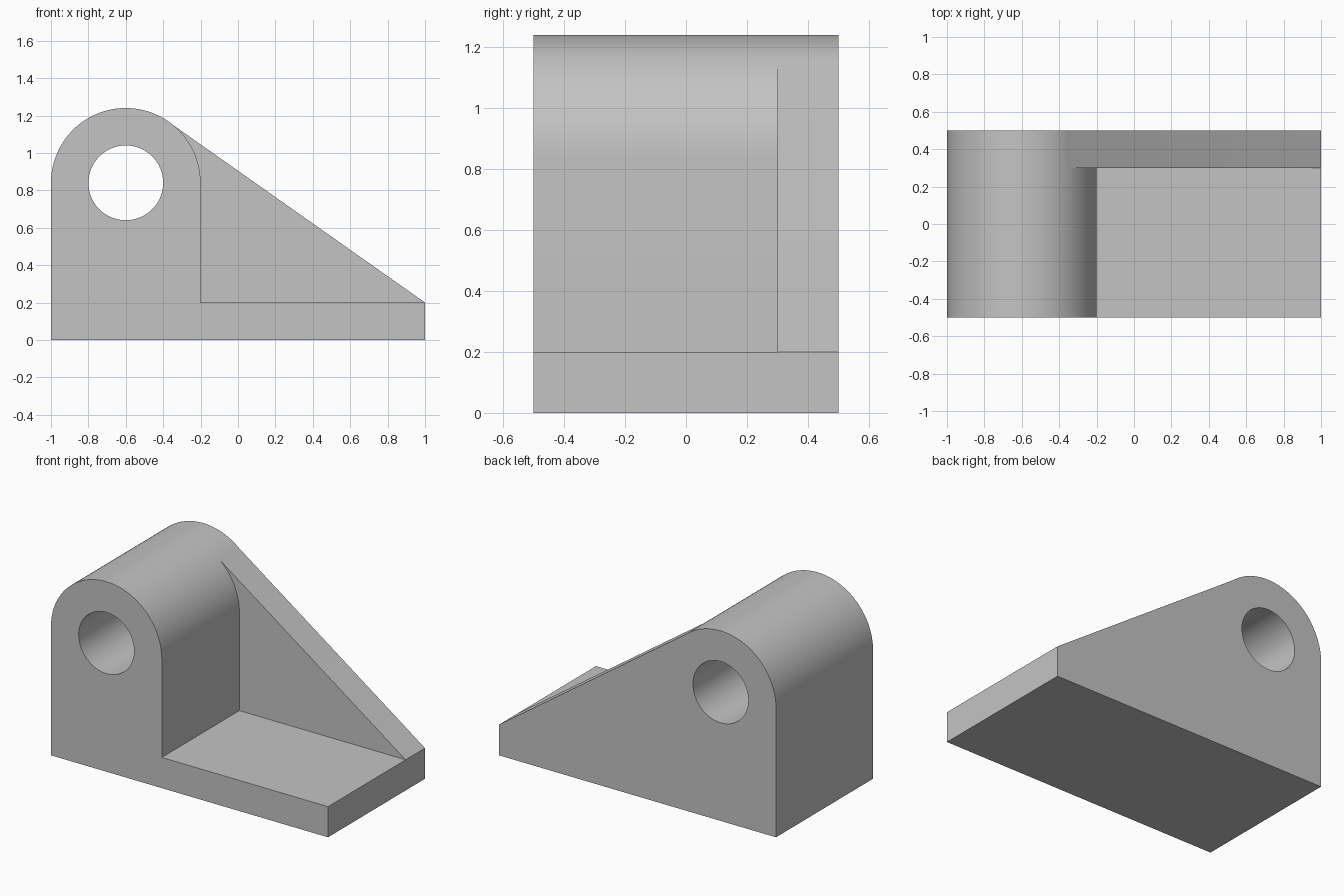
import bpy
import bmesh
from math import cos, sin, pi, radians

cube = bpy.data.objects.get("Cube")
if cube:
    bpy.data.objects.remove(cube, do_unlink=True)

HALF_DEPTH = 0.5
BORE_X, BORE_Z = -0.6, 0.84
OUTER_R, BORE_R = 0.4, 0.2
BASE_TOP = 0.2

grey = bpy.data.materials.new("plain grey")
grey.use_nodes = True
colour = (0.55, 0.55, 0.55, 1)
grey.diffuse_color = colour
grey.node_tree.nodes["Principled BSDF"].inputs["Base Color"].default_value = colour


def arc(radius, start, end, steps):
    """Points around the bore axis, in the xz plane."""
    angles = [start + (end - start) * i / steps for i in range(steps + 1)]
    return [(BORE_X + radius * cos(a), BORE_Z + radius * sin(a)) for a in angles]


def extrude_profile(name, profile, y_front, y_back):
    """Solid made by sweeping an xz profile along y."""
    bm = bmesh.new()
    face = bm.faces.new([bm.verts.new((x, y_front, z)) for x, z in profile])
    swept = bmesh.ops.extrude_face_region(bm, geom=[face])["geom"]
    verts = [g for g in swept if isinstance(g, bmesh.types.BMVert)]
    bmesh.ops.translate(bm, verts=verts, vec=(0, y_back - y_front, 0))
    bmesh.ops.recalc_face_normals(bm, faces=bm.faces)
    mesh = bpy.data.meshes.new(name)
    bm.to_mesh(mesh)
    bm.free()
    mesh.materials.append(grey)
    obj = bpy.data.objects.new(name, mesh)
    bpy.context.collection.objects.link(obj)
    return obj


def combine(target, tool, operation):
    """Apply a boolean and discard the tool."""
    tool.hide_render = True
    mod = target.modifiers.new(operation.title(), "BOOLEAN")
    mod.operation = operation
    mod.solver = "EXACT"
    mod.object = tool
    bpy.context.view_layer.objects.active = target
    bpy.ops.object.modifier_apply(modifier=mod.name)
    bpy.data.objects.remove(tool, do_unlink=True)


# Upright block with a rounded top
left, right = BORE_X - OUTER_R, BORE_X + OUTER_R
bracket = extrude_profile(
    "bearing_bracket",
    [(left, 0), (right, 0)] + arc(OUTER_R, 0, pi, 60),
    -HALF_DEPTH, HALF_DEPTH)

# Flat base plate
base = extrude_profile(
    "base_plate", [(left, 0), (1, 0), (1, BASE_TOP), (left, BASE_TOP)],
    -HALF_DEPTH, HALF_DEPTH)

# Sloping rib along the back, meeting the rounded top
rib_top = (BORE_X + OUTER_R * cos(pi / 3), BORE_Z + OUTER_R * sin(pi / 3))
rib = extrude_profile(
    "back_rib", [(rib_top[0], 0), (1, 0), (1, BASE_TOP), rib_top],
    0.3, HALF_DEPTH)

# Through bore
bore = extrude_profile(
    "bore_cutter", arc(BORE_R, 0, 2 * pi, 64)[:-1], -0.7, 0.7)

combine(bracket, base, "UNION")
combine(bracket, rib, "UNION")
combine(bracket, bore, "DIFFERENCE")

# Smooth curves, crisp edges
bpy.ops.object.select_all(action="DESELECT")
bracket.select_set(True)
bpy.context.view_layer.objects.active = bracket
bpy.ops.object.shade_smooth_by_angle(angle=radians(20))
